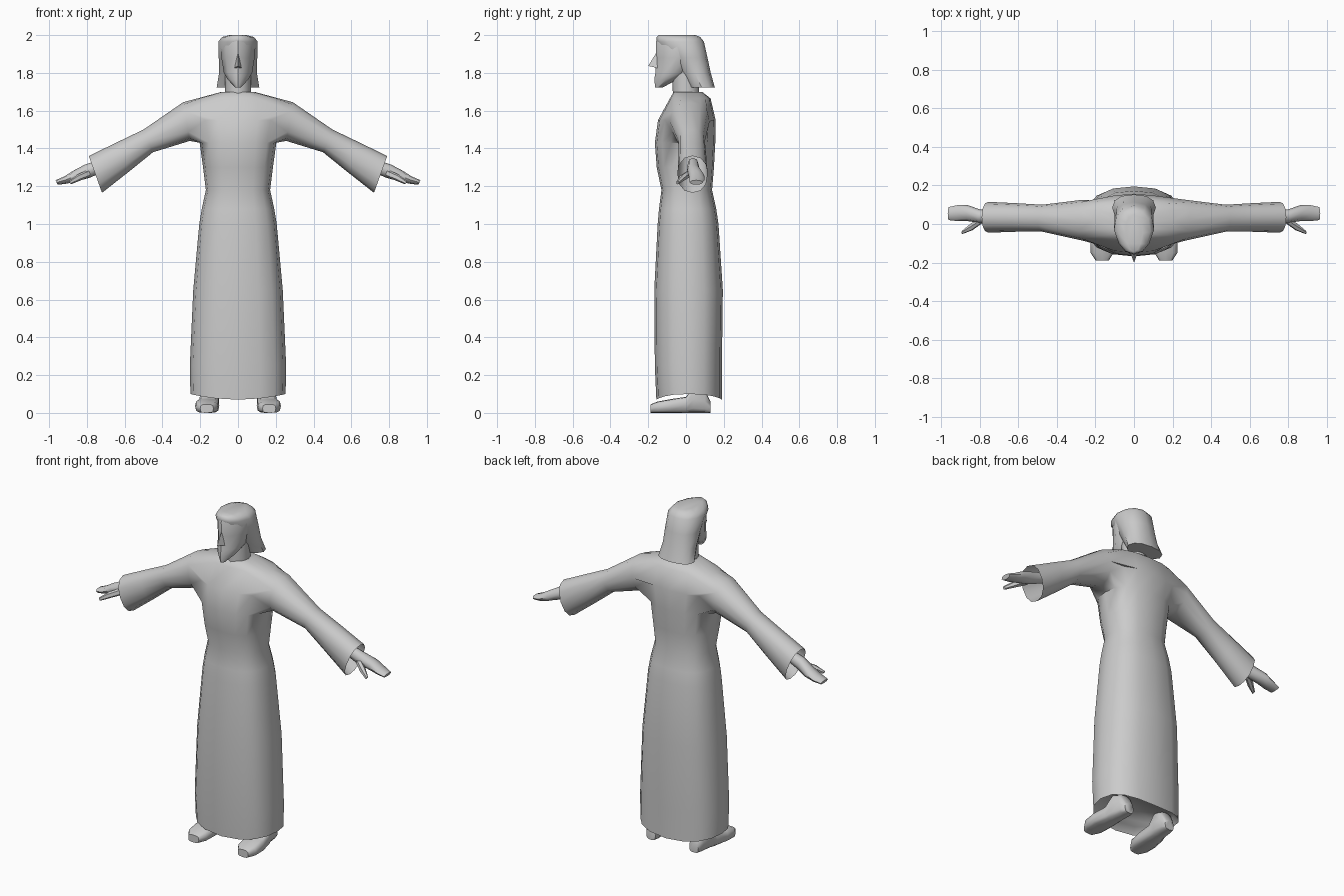
import bpy, bmesh, math
from mathutils import Vector

cube = bpy.data.objects.get("Cube")
if cube:
    bpy.data.objects.remove(cube)

grey = bpy.data.materials.new("plain_grey")
grey.use_nodes = True
grey.diffuse_color = (0.6, 0.6, 0.6, 1)
grey.node_tree.nodes["Principled BSDF"].inputs["Base Color"].default_value = (0.6, 0.6, 0.6, 1)


def oval(n, power):
    """Unit oval; a power below one gives a boxier outline."""
    pts = []
    for i in range(n):
        a = math.tau * i / n
        c, s = math.cos(a), math.sin(a)
        pts.append((math.copysign(abs(c) ** power, c), math.copysign(abs(s) ** power, s)))
    return pts


def flat_ring(z, half, front, back, n=12, power=1.0, dip=0.0, point=0.0):
    """Level ring; dip lifts the sides, point narrows the front."""
    mid, depth = (front + back) / 2, (back - front) / 2
    return [Vector((half * c * (1 + point * min(s, 0)), mid + depth * s, z + dip * c * c))
            for c, s in oval(n, power)]


def limb_ring(side, top, bottom, front, back, n=12, power=0.9):
    """Slanted ring around an arm, from its upper to its lower edge."""
    t, b = Vector((top[0], 0, top[1])), Vector((bottom[0], 0, bottom[1]))
    ring = []
    for c, s in oval(n, power):
        p = (t + b) / 2 + (t - b) / 2 * c
        ring.append(Vector((side * p.x, (front + back) / 2 + (back - front) / 2 * s, p.z)))
    return ring


def loft(bm, rings, caps=True):
    rows = [[bm.verts.new(p) for p in r] for r in rings]
    for a, b in zip(rows, rows[1:]):
        for i in range(len(a)):
            j = (i + 1) % len(a)
            bm.faces.new((a[i], a[j], b[j], b[i]))
    if caps:
        bm.faces.new(rows[0])
        bm.faces.new(rows[-1])
    return rows


def finish(name, bm, angle=50):
    bmesh.ops.recalc_face_normals(bm, faces=bm.faces[:])
    mesh = bpy.data.meshes.new(name)
    bm.to_mesh(mesh)
    bm.free()
    mesh.materials.append(grey)
    obj = bpy.data.objects.new(name, mesh)
    bpy.context.collection.objects.link(obj)
    bpy.ops.object.select_all(action='DESELECT')
    obj.select_set(True)
    bpy.context.view_layer.objects.active = obj
    bpy.ops.object.shade_smooth_by_angle(angle=math.radians(angle))
    return obj


def solid(name, rings, angle=50):
    bm = bmesh.new()
    loft(bm, rings)
    return finish(name, bm, angle)


# Robe body: height, half width, front, back
body = [(0.11, 0.23, -0.13, 0.16), (0.07, 0.252, -0.157, 0.19), (0.25, 0.255, -0.165, 0.19),
        (0.65, 0.237, -0.168, 0.195), (1.0, 0.205, -0.15, 0.172), (1.08, 0.192, -0.143, 0.16),
        (1.18, 0.17, -0.13, 0.138), (1.3, 0.185, -0.155, 0.148), (1.43, 0.203, -0.165, 0.155),
        (1.55, 0.225, -0.148, 0.157), (1.665, 0.215, -0.085, 0.13), (1.7, 0.085, -0.065, 0.085)]
bm = bmesh.new()
rows = loft(bm, [flat_ring(*r, n=16, power=0.8, dip=0.03 if r[0] < 0.2 else 0) for r in body])

# Open the armholes, then bridge the sleeves to them
shoulder = {v for row in rows[8:11] for v in row}
holes = [f for f in bm.faces if all(v in shoulder for v in f.verts)
         and abs(f.calc_center_median().x) > 0.11
         and abs(f.calc_center_median().x) > abs(f.calc_center_median().y)]
bmesh.ops.delete(bm, geom=holes, context='FACES')
sleeve = [((0.29, 1.645), (0.255, 1.44), -0.085, 0.125), ((0.5, 1.5), (0.45, 1.38), -0.04, 0.1),
          ((0.64, 1.433), (0.58, 1.275), -0.04, 0.108), ((0.79, 1.36), (0.72, 1.165), -0.045, 0.115)]
for side in (1, -1):
    armhole = [e for e in bm.edges if e.is_boundary and e.verts[0].co.x * side > 0
               and all(v in shoulder for v in e.verts)]
    first = set(loft(bm, [limb_ring(side, *r) for r in sleeve], caps=False)[0])
    start = [e for e in bm.edges if e.is_boundary and all(v in first for v in e.verts)]
    bmesh.ops.bridge_loops(bm, edges=armhole + start)
finish("robe", bm, 60)

# Neck
solid("neck", [flat_ring(z, 0.068, f, b) for z, f, b in
               ((1.62, -0.07, 0.08), (1.7, -0.07, 0.07), (1.82, -0.075, 0.07))])

# Face with bearded chin
face = [(1.722, 0.014, -0.163, -0.125), (1.765, 0.055, -0.168, -0.045), (1.8, 0.075, -0.162, 0.02),
        (1.88, 0.088, -0.157, 0.06), (1.965, 0.094, -0.16, 0.07), (1.985, 0.085, -0.15, 0.06)]
solid("face", [flat_ring(*r, point=0.35) for r in face], 45)

# Hair hanging behind the face and over the crown
hair = [(1.722, 0.113, 0.015, 0.153), (1.8, 0.1, -0.04, 0.131), (1.88, 0.102, -0.09, 0.114),
        (1.965, 0.104, -0.157, 0.095), (1.99, 0.085, -0.155, 0.075), (2.0, 0.045, -0.145, 0.05)]
solid("hair", [flat_ring(*r, power=0.85, point=0.25) for r in hair], 45)

# Nose wedge
bm = bmesh.new()
tip, brow, left, right = (bm.verts.new(p) for p in (
    (0, -0.2, 1.837), (0, -0.155, 1.91), (0.02, -0.148, 1.825), (-0.02, -0.148, 1.825)))
for tri in ((tip, brow, left), (tip, right, brow), (tip, left, right), (brow, right, left)):
    bm.faces.new(tri)
finish("nose", bm, 30)

# Hands: upper edge, lower edge, front, back
palm = [((0.7, 1.35), (0.68, 1.29), 0.01, 0.065), ((0.81, 1.315), (0.785, 1.245), 0.005, 0.075),
        ((0.87, 1.283), (0.855, 1.225), 0.015, 0.098), ((0.92, 1.252), (0.91, 1.213), 0.015, 0.098),
        ((0.966, 1.232), (0.955, 1.208), 0.02, 0.088)]
thumb = [((0.79, 1.29), (0.78, 1.25), 0.005, 0.04), ((0.85, 1.262), (0.835, 1.23), -0.035, 0.005),
         ((0.895, 1.227), (0.885, 1.21), -0.052, -0.035)]
# Feet: position, centre, half width, top
foot = [(-0.188, 0.165, 0.035, 0.045), (-0.15, 0.165, 0.06, 0.06), (-0.08, 0.163, 0.064, 0.073),
        (0.0, 0.155, 0.055, 0.085), (0.04, 0.15, 0.05, 0.14), (0.1, 0.145, 0.045, 0.12),
        (0.13, 0.143, 0.03, 0.06)]
for side, word in ((1, "left"), (-1, "right")):
    solid(word + "_hand", [limb_ring(side, *r, n=8) for r in palm])
    solid(word + "_thumb", [limb_ring(side, *r, n=6) for r in thumb])
    solid(word + "_foot", [[Vector((side * (x + w * c), y, h / 2 * (1 + s)))
                            for c, s in oval(12, 0.6)] for y, x, w, h in foot])
